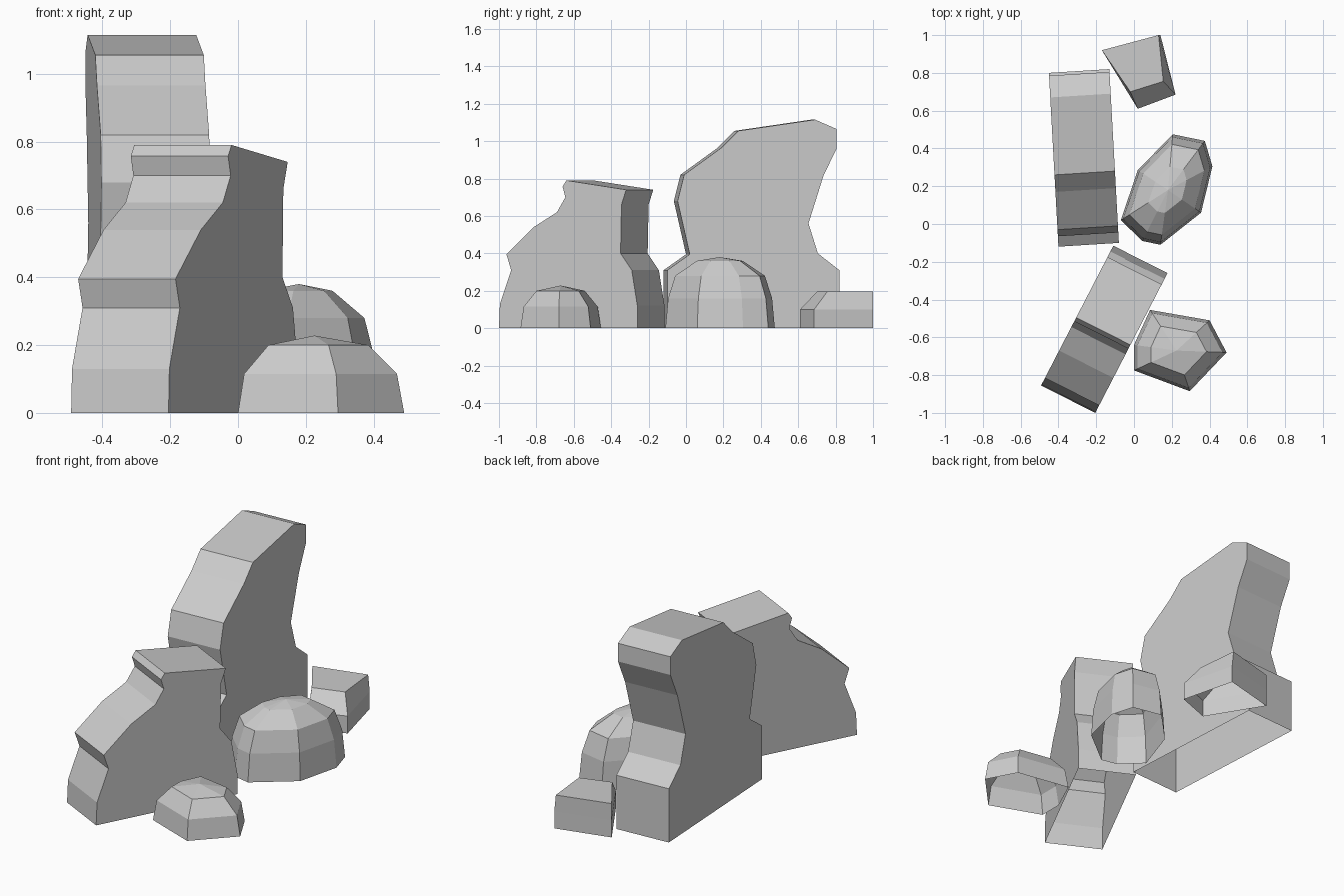
import bpy

cube = bpy.data.objects.get("Cube")
if cube:
    bpy.data.objects.remove(cube, do_unlink=True)

stone = bpy.data.materials.new("stone_grey")
stone.use_nodes = True
GREY = (0.6, 0.6, 0.6, 1)
stone.diffuse_color = GREY
stone.node_tree.nodes["Principled BSDF"].inputs["Base Color"].default_value = GREY


def add_mesh(name, verts, faces):
    mesh = bpy.data.meshes.new(name)
    mesh.from_pydata(verts, [], faces)
    mesh.materials.append(stone)
    obj = bpy.data.objects.new(name, mesh)
    bpy.context.collection.objects.link(obj)
    return obj


def loft(name, rings, closed=True, cap=True):
    """Skin equal-length rings from bottom to top, open underneath."""
    n = len(rings[0])
    verts = [v for ring in rings for v in ring]
    faces = []
    for r in range(len(rings) - 1):
        for i in range(n):
            a, b = r * n + i, r * n + (i + 1) % n
            faces.append((a, b, b + n, a + n))
    if cap:
        faces.append(tuple(range(len(verts) - n, len(verts))))
    return add_mesh(name, verts, faces)


def slab(name, profile, x0, slope, across):
    """Upright slab: a (y, z) outline on its +x side, swept across its width."""
    n = len(profile)
    y0 = profile[0][0]
    near = [(x0 + slope * (y - y0), y, z) for y, z in profile]
    far = [(x + across[0], y + across[1], z) for x, y, z in near]
    # outline runs front bottom, over the top, to back bottom; no underside
    faces = [(i, i + n, i + n + 1, i + 1) for i in range(n - 1)]
    faces += [tuple(reversed(range(n))), tuple(range(n, 2 * n))]
    return add_mesh(name, near + far, faces)


def boulder(name, outline, centre, rings, apex):
    """Faceted dome: an outline shrunk towards its centre on rising rings."""
    cx, cy = centre
    layers = [[(cx + (x - cx) * s, cy + (y - cy) * s, z) for x, y in outline]
              for s, z in rings]
    obj = loft(name, layers, cap=False)
    mesh = obj.data
    n = len(outline)
    verts = [tuple(v.co) for v in mesh.vertices] + [(cx, cy, apex)]
    faces = [tuple(p.vertices) for p in mesh.polygons]
    top = len(verts) - 1
    faces += [(top - n + i, top - n + (i + 1) % n, top) for i in range(n)]
    mesh.clear_geometry()
    mesh.from_pydata(verts, [], faces)
    return obj


# Tall standing slab at the back
slab("tall_rock",
     [(-.10, 0), (-.10, .31), (.02, .395), (-.045, .68), (-.01, .82),
      (.19, .965), (.28, 1.055), (.69, 1.115), (.805, 1.065), (.805, .96),
      (.735, .815), (.655, .56), (.705, .40), (.82, .31), (.82, 0)],
     -.08, -.055, (-.32, -.02))

# Shorter slab at the front, turned aside
slab("short_rock",
     [(-1, 0), (-.995, .13), (-.935, .31), (-.96, .395), (-.815, .54),
      (-.69, .62), (-.645, .70), (-.66, .757), (-.64, .79), (-.32, .74),
      (-.345, .66), (-.35, .40), (-.29, .31), (-.26, .12), (-.26, 0)],
     -.205, .517, (-.287, .145))

# Low boulder at the front
boulder("front_boulder",
        [(0, -.775), (.295, -.885), (.49, -.68), (.40, -.51),
         (.085, -.455), (0, -.64)],
        (.225, -.67), [(1, 0), (.92, .115), (.6, .2)], .228)

# Large boulder in the middle
boulder("middle_boulder",
        [(.045, -.09), (.14, -.11), (.355, .06), (.415, .305),
         (.375, .44), (.205, .475), (.02, .285), (-.07, .02)],
        (.18, .18), [(1, 0), (.95, .16), (.82, .28), (.42, .36)], .38)

# Wedge block at the back, with a sloped front
base = [(.02, .61), (.22, .685), (.14, 1), (-.17, .92)]
wedge_top = [(-.02, .70, .195), (.155, .755, .195), (.13, 1, .195), (-.17, .92, .195)]
shoulder = [(x, y, .1) for x, y in base]
loft("wedge_rock", [[(x, y, 0) for x, y in base], shoulder, wedge_top])
